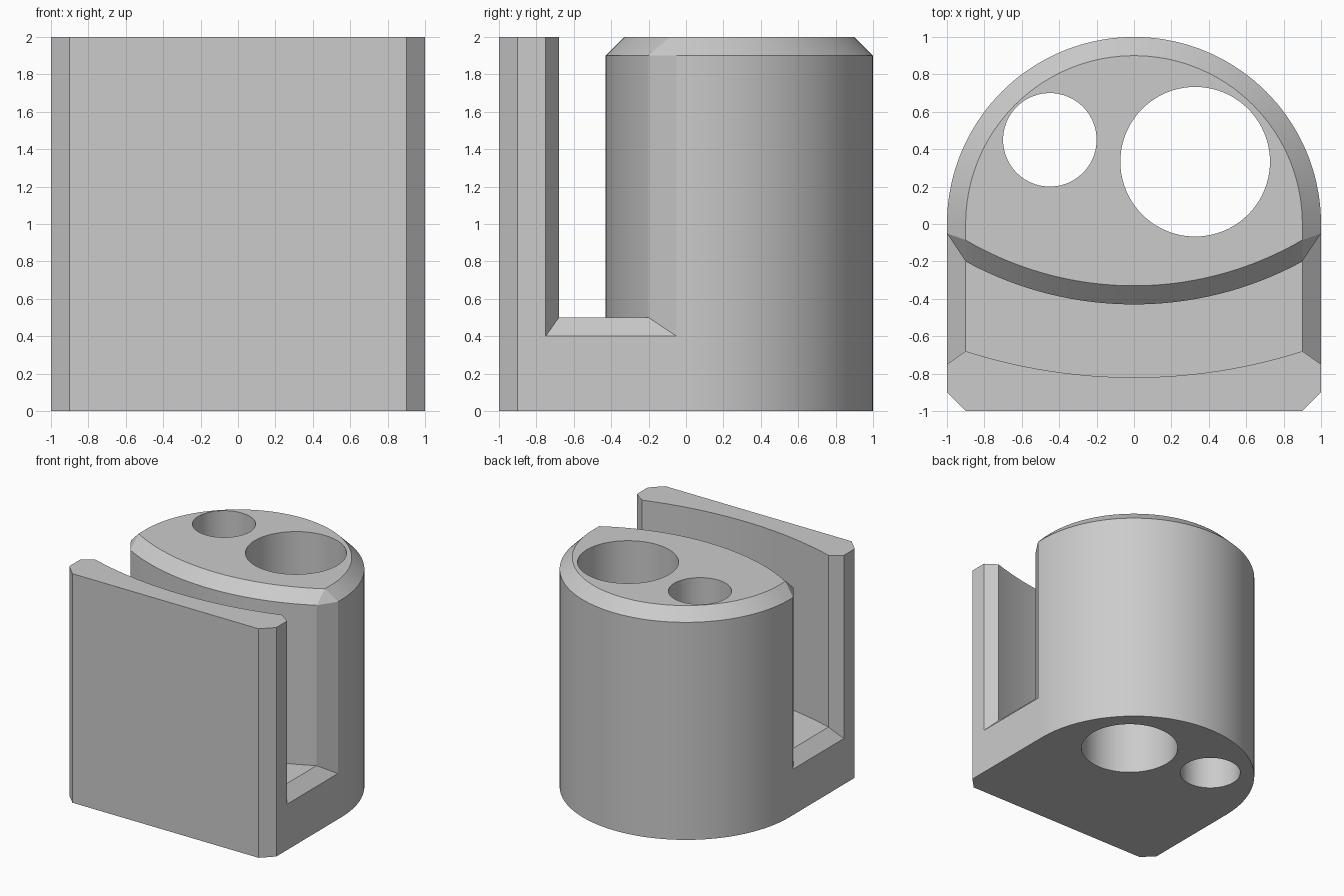
import bpy, bmesh, math

cube = bpy.data.objects.get("Cube")
if cube:
    bpy.data.objects.remove(cube, do_unlink=True)

mat = bpy.data.materials.new("plain grey")
mat.use_nodes = True
GREY = (0.6, 0.6, 0.6, 1)
mat.diffuse_color = GREY
mat.node_tree.nodes["Principled BSDF"].inputs["Base Color"].default_value = GREY


def loft(name, rings):
    """Solid skinned through matching closed rings, capped at both ends."""
    bm = bmesh.new()
    loops = [[bm.verts.new(p) for p in ring] for ring in rings]
    n = len(loops[0])
    for a, b in zip(loops, loops[1:]):
        for i in range(n):
            j = (i + 1) % n
            bm.faces.new((a[i], a[j], b[j], b[i]))
    bm.faces.new(loops[0])
    bm.faces.new(loops[-1])
    bmesh.ops.recalc_face_normals(bm, faces=bm.faces)
    mesh = bpy.data.meshes.new(name)
    bm.to_mesh(mesh)
    bm.free()
    mesh.materials.append(mat)
    obj = bpy.data.objects.new(name, mesh)
    bpy.context.collection.objects.link(obj)
    return obj


# D-shaped block: round back, straight sides, chamfered front corners
STEPS = 72
C = 0.1


def outline(z, radius):
    arc = [math.pi * i / STEPS for i in range(STEPS + 1)]
    back = [(radius * math.cos(a), radius * math.sin(a), z) for a in arc]
    left = [(-radius, -0.4, z), (-1, -0.6, z), (-1, C - 1, z), (C - 1, -1, z)]
    right = [(-x, y, z) for x, y, z in reversed(left)]
    return back + left + right


body = loft("body", [outline(0, 1), outline(2 - C, 1), outline(2, 1 - C)])


# Curved slot with flared ends and a chamfered upper rear edge
def wall(x, middle, radius):
    return middle + radius - math.sqrt(radius * radius - x * x)


def slot_section(x):
    t = max(abs(x) - 0.9, 0) / C
    xc = min(abs(x), 0.9)
    front = wall(xc, -0.82, 2.96) - 0.07 * t
    rear = wall(xc, -0.43, 1.88) + 0.15 * t
    slope = wall(xc, -0.33, 1.78) - wall(xc, -0.43, 1.88)
    floor = 0.5 - C * t
    return [(x, front, floor), (x, rear, floor), (x, rear, 2 - C),
            (x, rear + 2 * slope, 2 + C), (x, front, 2 + C)]


stations = [-1.1] + [0.9 * i / 24 for i in range(-24, 25)] + [1.1]
cutters = [loft("slot_cutter", [slot_section(x) for x in stations])]


# Two vertical through holes
def hole(name, cx, cy, r):
    angles = [math.tau * i / 80 for i in range(80)]
    return loft(name, [[(cx + r * math.cos(a), cy + r * math.sin(a), z)
                        for a in angles] for z in (-0.2, 2.2)])


cutters.append(hole("small_hole_cutter", -0.45, 0.45, 0.25))
cutters.append(hole("large_hole_cutter", 0.327, 0.333, 0.4))

# Cut the block and bake the result
bpy.ops.object.select_all(action='DESELECT')
body.select_set(True)
bpy.context.view_layer.objects.active = body
for cutter in cutters:
    cutter.hide_render = True
    mod = body.modifiers.new(cutter.name, 'BOOLEAN')
    mod.operation = 'DIFFERENCE'
    mod.solver = 'EXACT'
    mod.object = cutter
    bpy.ops.object.modifier_apply(modifier=mod.name)
for cutter in cutters:
    bpy.data.objects.remove(cutter, do_unlink=True)

bpy.ops.object.shade_smooth_by_angle(angle=math.radians(12))
